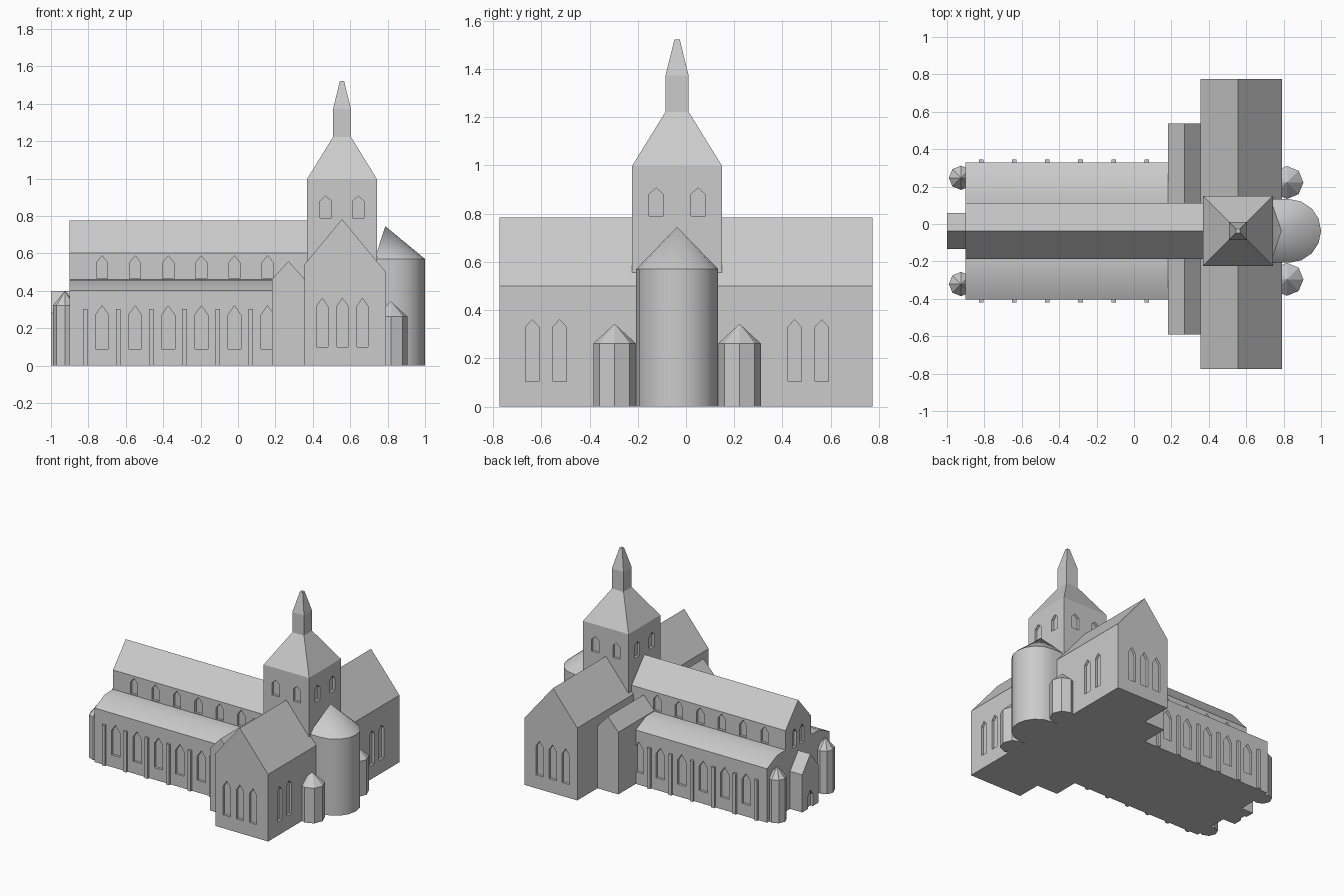
import bpy, bmesh, math

if "Cube" in bpy.data.objects:
    bpy.data.objects.remove(bpy.data.objects["Cube"])

C = -0.037          # y of the church's long axis
BAY = 0.177         # bay spacing along the nave
stone = bpy.data.materials.new("grey stone")
stone.diffuse_color = (0.6, 0.6, 0.6, 1)
stone.use_nodes = True
stone.node_tree.nodes["Principled BSDF"].inputs["Base Color"].default_value = stone.diffuse_color


def loft(name, rings):
    """Closed solid through rings of equal point count; a collapsed ring makes a tip."""
    bm = bmesh.new()
    loops = [[bm.verts.new(p) for p in r] for r in rings]
    n = len(loops[0])
    for a, b in zip(loops, loops[1:]):
        for i in range(n):
            bm.faces.new((a[i], a[(i + 1) % n], b[(i + 1) % n], b[i]))
    bm.faces.new(loops[0])
    bm.faces.new(loops[-1])
    bmesh.ops.remove_doubles(bm, verts=bm.verts, dist=1e-5)
    bmesh.ops.recalc_face_normals(bm, faces=bm.faces)
    me = bpy.data.meshes.new(name)
    bm.to_mesh(me)
    bm.free()
    me.materials.append(stone)
    ob = bpy.data.objects.new(name, me)
    bpy.context.collection.objects.link(ob)
    return ob


def along_x(name, prof, x0, x1):
    return loft(name, [[(x, y, z) for y, z in prof] for x in (x0, x1)])


def along_y(name, prof, y0, y1):
    return loft(name, [[(x, y, z) for x, z in prof] for y in (y0, y1)])


def drum(name, plan, z, tip):
    """Upright wall over a plan with a pointed roof."""
    return loft(name, [[(x, y, 0) for x, y in plan], [(x, y, z) for x, y in plan],
                       [tip] * len(plan)])


def activate(ob):
    bpy.ops.object.select_all(action='DESELECT')
    ob.select_set(True)
    bpy.context.view_layer.objects.active = ob


def smooth(ob):
    activate(ob)
    bpy.ops.object.shade_smooth_by_angle(angle=math.radians(30))


def cut(ob, windows, depth=0.018):
    """Recess pointed windows: (wall axis, wall position, centre, width, sill, spring, tip)."""
    cutters = []
    for axis, pos, c, w, z0, z1, z2 in windows:
        h = w / 2
        prof = [(c - h, z0), (c + h, z0), (c + h, z1), (c, z2), (c - h, z1)]
        make = along_x if axis == 'x' else along_y
        cutters.append(make("window_cutter", prof, pos - depth, pos + depth))
    activate(cutters[0])
    for k in cutters:
        k.select_set(True)
    if len(cutters) > 1:
        bpy.ops.object.join()
    cutter = cutters[0]
    cutter.hide_render = True
    mod = ob.modifiers.new("windows", 'BOOLEAN')
    mod.operation, mod.solver, mod.object = 'DIFFERENCE', 'EXACT', cutter
    activate(ob)
    bpy.ops.object.modifier_apply(modifier=mod.name)
    bpy.data.objects.remove(cutter)


# Nave with clerestory and side aisles, one cross-section
half = [(0.367, 0), (0.367, 0.402), (0.25, 0.457), (0.15, 0.459), (0.15, 0.603)]
prof = [(C + y, z) for y, z in half] + [(C, 0.775)] + [(C - y, z) for y, z in half[::-1]]
nave = along_x("nave", prof, -0.90, 0.45)
wins = []
for s in (-1, 1):
    for i in range(6):
        x = -0.727 + i * BAY
        wins.append(('y', C + s * 0.367, x, 0.07, 0.09, 0.27, 0.32))
        wins.append(('y', C + s * 0.15, x, 0.06, 0.465, 0.55, 0.587))
    wins.append(('x', -0.90, C + s * 0.045, 0.045, 0.44, 0.55, 0.58))
cut(nave, wins)
smooth(nave)

# Buttresses between the aisle windows
for s in (-1, 1):
    for i in range(6):
        x, y = -0.817 + i * BAY, C + s * 0.367
        along_y("buttress", [(x - .0125, 0), (x + .0125, 0), (x + .0125, .303), (x - .0125, .303)],
                y - s * 0.02, y + s * 0.016)

# Low and high transepts
along_y("low_transept", [(0.183, 0), (0.4, 0), (0.4, 0.4), (0.355, 0.463), (0.27, 0.558),
                         (0.183, 0.463)], -0.592, 0.536)
transept = along_y("transept", [(0.355, 0), (0.79, 0), (0.79, 0.50), (0.556, 0.783),
                                (0.355, 0.54)], -0.774, 0.774)
wins = [('y', s * 0.774, x, 0.06, 0.10, 0.316, 0.36) for s in (-1, 1) for x in (.45, .558, .666)]
wins += [('x', 0.79, C + s * d, 0.056, 0.104, 0.33, 0.36) for s in (-1, 1) for d in (.487, .60)]
cut(transept, wins)

# Crossing tower with broach roof, lantern and spire
TX = 0.556


def square(h, z):
    return [(TX + a * h, C + b * h, z) for a, b in ((-1, -1), (1, -1), (1, 1), (-1, 1))]


tower = loft("crossing_tower", [square(0.187, 0.3), square(0.187, 0.997), square(0.048, 1.222),
                                square(0.048, 1.372), square(0.011, 1.522)])
wins = []
for s in (-1, 1):
    for d in (-0.087, 0.087):
        wins.append(('y', C + s * 0.187, TX + d, 0.06, 0.79, 0.88, 0.906))
        wins.append(('x', TX + s * 0.187, C + d, 0.06, 0.79, 0.88, 0.906))
cut(tower, wins)

# Apse with a fan-shaped roof
plan = [(0.73, C - 0.17)]
for i in range(9):
    a = math.radians(-90 + i * 22.5)
    plan.append((0.83 + 0.17 * math.cos(a), C + 0.17 * math.sin(a)))
plan.append((0.73, C + 0.17))
smooth(drum("apse", plan, 0.57, (0.788, C, 0.745)))


# Octagonal chapels (east) and stair turrets (west)
def octagon(name, x, y, r, z, tip):
    plan = [(x + r * math.cos(i * math.pi / 4), y + r * math.sin(i * math.pi / 4))
            for i in range(8)]
    drum(name, plan, z, (x, y, tip))


for s in (-1, 1):
    octagon("east_chapel", 0.818, C + s * 0.259, 0.088, 0.262, 0.343)
    octagon("west_turret", -0.925, C + s * 0.284, 0.065, 0.32, 0.40)

# West porch with doorway
porch = along_x("west_porch", [(C - .096, 0), (C + .096, 0), (C + .096, .28), (C, .40),
                               (C - .096, .28)], -1.0, -0.88)
cut(porch, [('x', -1.0, C, 0.06, -0.02, 0.09, 0.13)])
